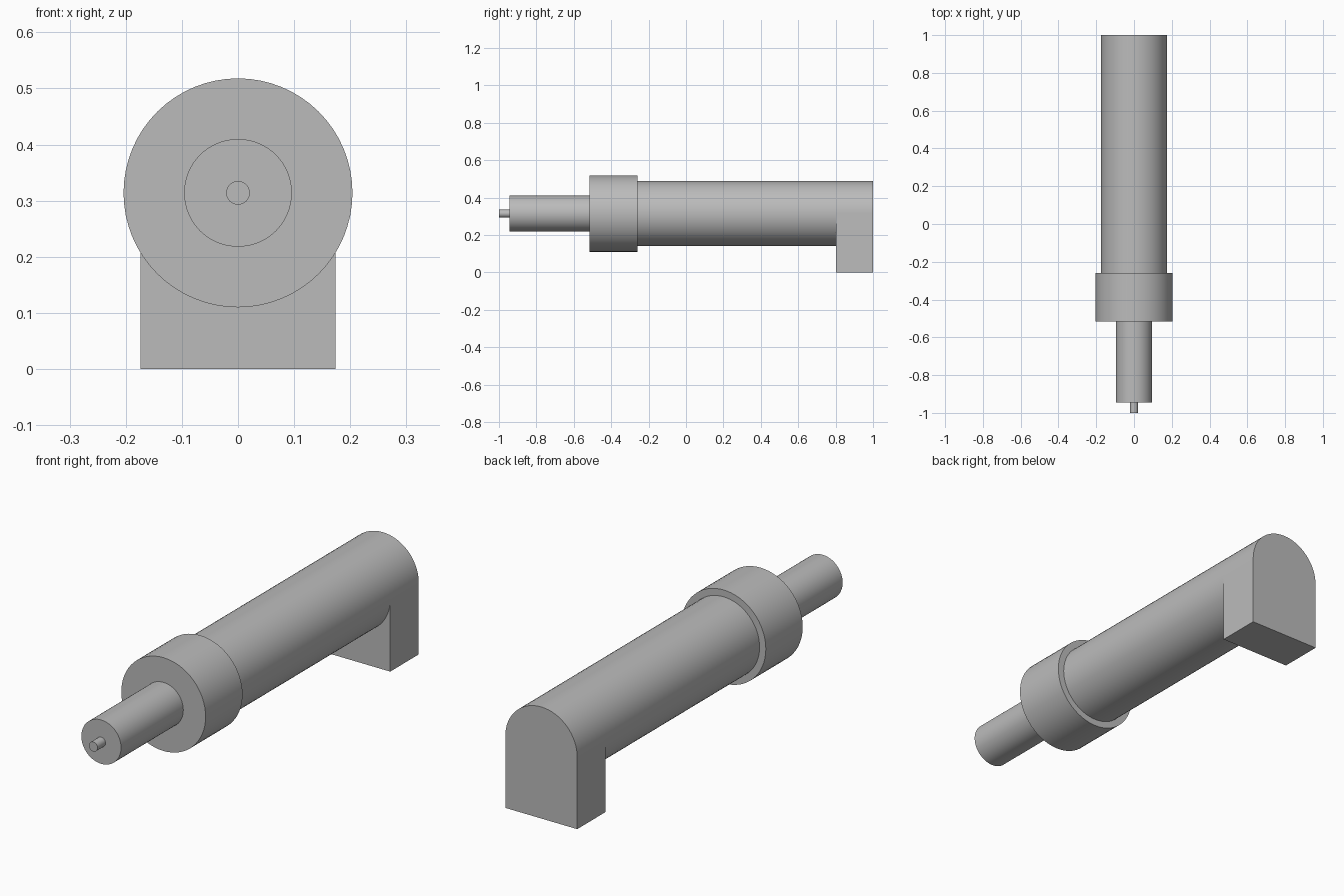
import bpy
import bmesh
from math import sin, cos, pi, radians
from mathutils import Vector

cube = bpy.data.objects.get("Cube")
if cube:
    bpy.data.objects.remove(cube, do_unlink=True)

AXIS_Z = 0.314
BODY_R = 0.174
SEGMENTS = 64

grey = bpy.data.materials.new("plain grey")
grey.use_nodes = True
colour = (0.5, 0.5, 0.5, 1)
grey.diffuse_color = colour
grey.node_tree.nodes["Principled BSDF"].inputs["Base Color"].default_value = colour


def extrude_outline(name, outline, y0, y1):
    """Sweep an (x, z) outline along y into a closed solid."""
    bm = bmesh.new()
    face = bm.faces.new([bm.verts.new((x, y0, z)) for x, z in outline])
    result = bmesh.ops.extrude_face_region(bm, geom=[face], use_keep_orig=True)
    moved = [g for g in result["geom"] if isinstance(g, bmesh.types.BMVert)]
    bmesh.ops.translate(bm, verts=moved, vec=Vector((0, y1 - y0, 0)))
    bmesh.ops.recalc_face_normals(bm, faces=bm.faces)
    mesh = bpy.data.meshes.new(name)
    bm.to_mesh(mesh)
    bm.free()
    mesh.materials.append(grey)
    obj = bpy.data.objects.new(name, mesh)
    bpy.context.collection.objects.link(obj)
    bpy.ops.object.select_all(action="DESELECT")
    obj.select_set(True)
    bpy.context.view_layer.objects.active = obj
    bpy.ops.object.shade_smooth_by_angle(angle=radians(30))
    return obj


def arc(radius, sweep, steps):
    return [(radius * cos(sweep * i / steps), AXIS_Z + radius * sin(sweep * i / steps))
            for i in range(steps + 1)]


def rod(name, radius, y0, y1):
    return extrude_outline(name, arc(radius, 2 * pi, SEGMENTS)[:-1], y0, y1)


# Stepped round parts, front to back
rod("tip_pin", 0.021, -1.0, -0.945)
rod("front_shaft", 0.096, -0.945, -0.515)
rod("collar", 0.204, -0.515, -0.26)
rod("main_barrel", BODY_R, -0.26, 0.803)

# Rear mount: round top running down into a square foot
arch = arc(BODY_R, pi, SEGMENTS // 2) + [(-BODY_R, 0), (BODY_R, 0)]
extrude_outline("rear_mount", arch, 0.803, 1.0)
